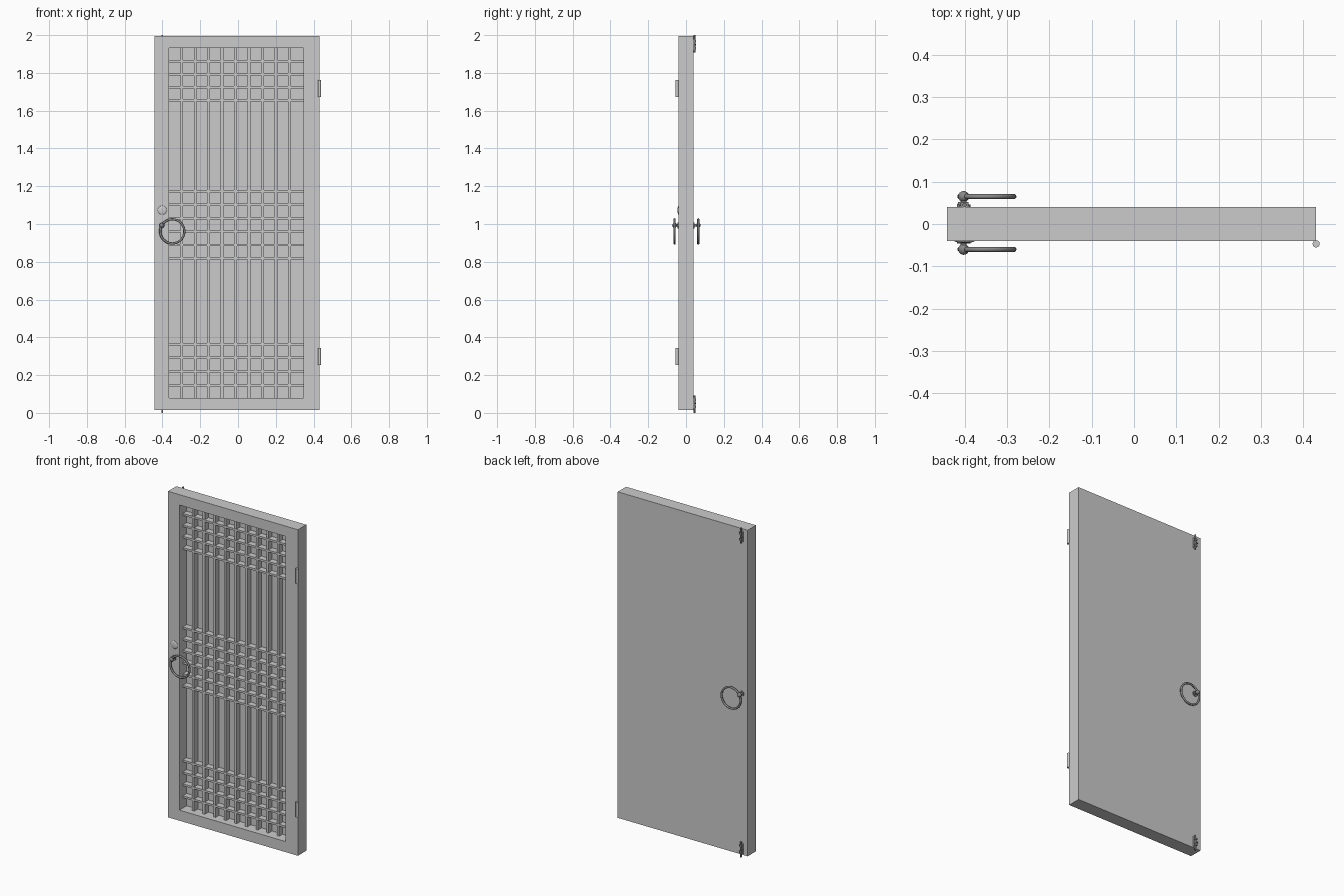
import bpy, bmesh, math
from mathutils import Vector

cube = bpy.data.objects.get("Cube")
if cube:
    bpy.data.objects.remove(cube, do_unlink=True)


def material(name, value):
    m = bpy.data.materials.new(name)
    m.use_nodes = True
    col = (value, value, value, 1)
    m.diffuse_color = col
    m.node_tree.nodes["Principled BSDF"].inputs["Base Color"].default_value = col
    return m


light_grey = material("light grey", 0.6)
dark_metal = material("dark metal", 0.25)


def finish(ob, name, mat, smooth=False):
    ob.name = name
    ob.data.materials.append(mat)
    if smooth:
        bpy.ops.object.shade_smooth_by_angle(angle=math.radians(40))
    return ob


def box(name, lo, hi, mat):
    lo, hi = Vector(lo), Vector(hi)
    bpy.ops.mesh.primitive_cube_add(size=1, location=(lo + hi) / 2)
    ob = bpy.context.object
    for v in ob.data.vertices:
        v.co *= (hi - lo)
    return finish(ob, name, mat)


def rod(name, start, end, radius, mat, sides=16):
    start, end = Vector(start), Vector(end)
    axis = end - start
    bpy.ops.mesh.primitive_cylinder_add(
        vertices=sides, radius=radius, depth=axis.length,
        location=(start + end) / 2,
        rotation=axis.to_track_quat('Z', 'Y').to_euler())
    return finish(bpy.context.object, name, mat, True)


def ball(name, loc, radius, mat, scale=(1, 1, 1)):
    bpy.ops.mesh.primitive_uv_sphere_add(segments=16, ring_count=8,
                                         radius=radius, location=loc)
    ob = bpy.context.object
    for v in ob.data.vertices:
        v.co *= Vector(scale)
    return finish(ob, name, mat, True)


# Door leaf with a deep recess in its front
X0, X1, Z0, Z1 = -0.366, 0.348, 0.078, 1.932
HALF, PANEL = 0.04, 0.03
leaf = box("door_leaf", (-0.443, -HALF, 0.014), (0.431, HALF, 1.995), light_grey)
bm = bmesh.new()
bm.from_mesh(leaf.data)
front = min(bm.faces, key=lambda f: f.calc_center_median().y)
bmesh.ops.inset_region(bm, faces=[front], thickness=0.07)
mid = leaf.location
for v in front.verts:
    v.co.x = (X1 if v.co.x > 0 else X0) - mid.x
    v.co.z = (Z1 if v.co.z > 0 else Z0) - mid.z
floor = bmesh.ops.extrude_discrete_faces(bm, faces=[front])["faces"][0]
bmesh.ops.translate(bm, verts=floor.verts, vec=(0, PANEL + HALF, 0))
bm.to_mesh(leaf.data)
bm.free()

# Lattice: evenly spaced uprights, and rails in three groups
COLS = 10
for i in range(1, COLS):
    x = X0 + 0.004 + (X1 - X0) * i / COLS - 0.008
    box("lattice_upright", (x - 0.007, -0.004, Z0), (x + 0.007, PANEL, Z1), light_grey)
for top, count, step in ((1.862, 4, 0.069), (1.173, 6, 0.071), (0.364, 4, 0.0725)):
    for i in range(count):
        z = top - i * step
        box("lattice_rail", (X0, -0.006, z - 0.006), (X1, PANEL, z + 0.006), light_grey)

# Hinge barrels on the front left edge
for z in (0.254, 1.673):
    rod("hinge_barrel", (0.431, -0.047, z), (0.431, -0.047, z + 0.09), 0.0085, light_grey)

# Ring pull on each face
PX, PZ = -0.403, 0.993
for side, y in (("front", -0.06), ("back", 0.065)):
    s = math.copysign(1, y)
    rod(side + "_pull_collar", (PX, s * 0.039, PZ), (PX, s * 0.046, PZ), 0.016, dark_metal)
    rod(side + "_pull_stem", (PX, s * 0.04, PZ), (PX, y, PZ), 0.007, dark_metal)
    ball(side + "_pull_knob", (PX, y, PZ), 0.013, dark_metal)
    bpy.ops.mesh.primitive_torus_add(
        major_segments=40, minor_segments=10, major_radius=0.064,
        minor_radius=0.006, location=(-0.348, y, 0.961),
        rotation=(math.pi / 2, 0, 0))
    finish(bpy.context.object, side + "_pull_ring", dark_metal, True)

# Shallow round lock cover above the front ring
ball("lock_cover", (-0.401, -HALF, 1.073), 0.024, light_grey, (1, 0.2, 1))

# Sliding bolts on the back at top and bottom
BX, BY = -0.401, 0.045
for name, tip, s in (("top", 2.0, -1), ("bottom", 0.0, 1)):
    za, zb = sorted((tip + s * 0.02, tip + s * 0.085))
    box(name + "_bolt_plate", (BX - 0.012, HALF - 0.001, za), (BX + 0.012, HALF + 0.003, zb),
        light_grey)
    rod(name + "_bolt_rod", (BX, BY, tip), (BX, BY, tip + s * 0.092), 0.005, dark_metal, 12)
    for d in (0.032, 0.07):
        z = tip + s * d
        box(name + "_bolt_guide", (BX - 0.009, HALF, z - 0.006),
            (BX + 0.009, BY + 0.007, z + 0.006), dark_metal)
    rod(name + "_bolt_grip", (BX, BY, tip + s * 0.051),
        (BX - 0.016, BY + 0.004, tip + s * 0.051), 0.004, dark_metal, 10)
